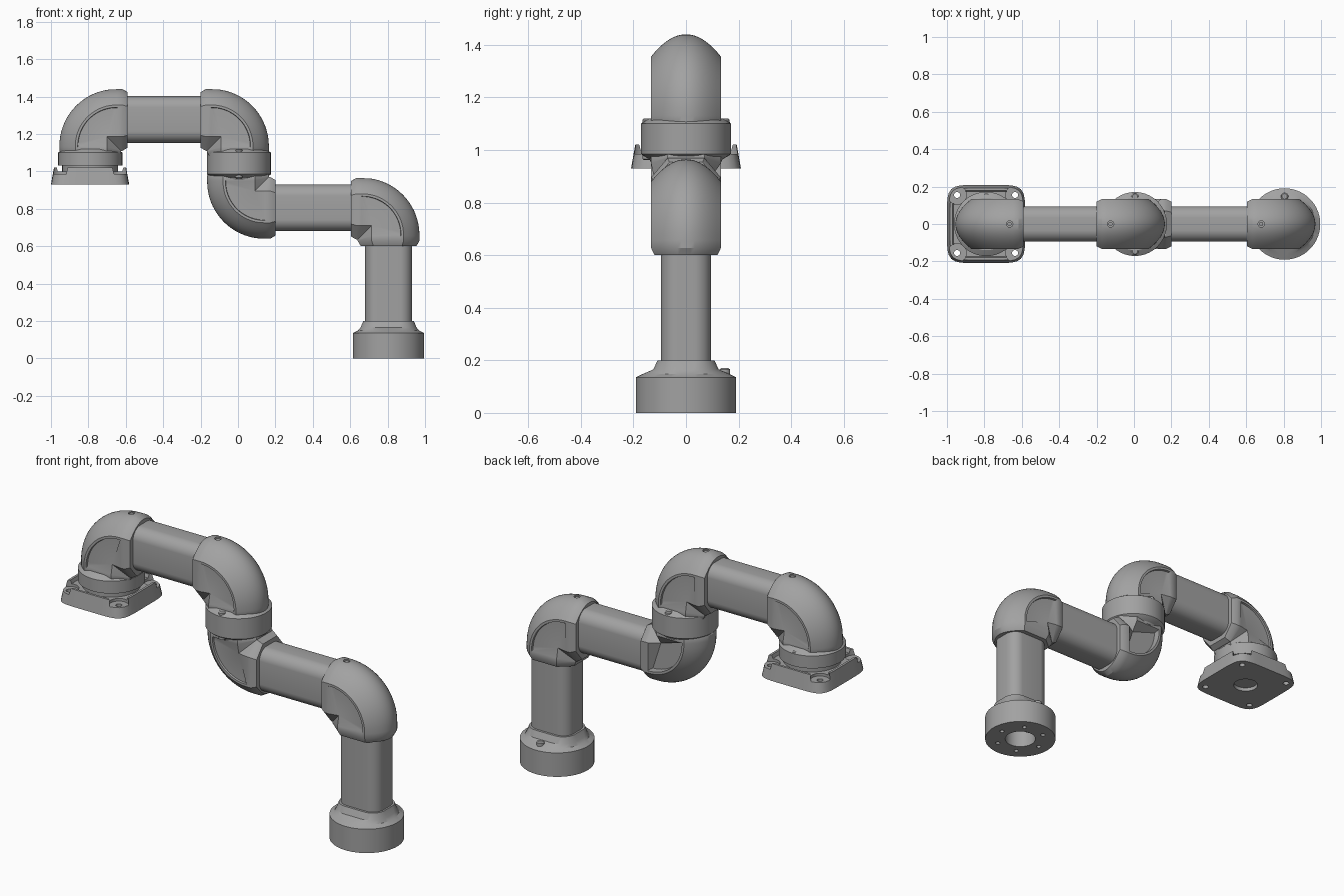
import bpy, bmesh
from math import sin, cos, pi, radians
from mathutils import Matrix, Vector

if "Cube" in bpy.data.objects:
    bpy.data.objects.remove(bpy.data.objects["Cube"])

grey = bpy.data.materials.new("pipe_grey")
GREY = (0.36, 0.36, 0.36, 1)
grey.diffuse_color = GREY
grey.use_nodes = True
grey.node_tree.nodes["Principled BSDF"].inputs["Base Color"].default_value = GREY
parts = []


def finish(bm, name, matrix=None):
    bmesh.ops.remove_doubles(bm, verts=bm.verts, dist=0.0002)
    bmesh.ops.recalc_face_normals(bm, faces=bm.faces)
    mesh = bpy.data.meshes.new(name)
    bm.to_mesh(mesh)
    bm.free()
    mesh.materials.append(grey)
    obj = bpy.data.objects.new(name, mesh)
    bpy.context.collection.objects.link(obj)
    if matrix:
        mesh.transform(matrix)
    parts.append(obj)
    return obj


def loft(name, rings, matrix=None):
    """Skin a list of equal point rings and cap both ends."""
    bm = bmesh.new()
    loops = [[bm.verts.new(p) for p in ring] for ring in rings]
    n = len(loops[0])
    for lo, hi in zip(loops, loops[1:]):
        for i in range(n):
            j = (i + 1) % n
            bm.faces.new((lo[i], lo[j], hi[j], hi[i]))
    bm.faces.new(loops[0])
    bm.faces.new(loops[-1])
    return finish(bm, name, matrix)


def rounded(hx, hy, corner, z, steps=12):
    """Rounded rectangle ring; a circle when all sizes are equal."""
    pts = []
    for q, (sx, sy) in enumerate(((1, 1), (-1, 1), (-1, -1), (1, -1))):
        for k in range(steps):
            a = (q + (k + 0.5) / steps) * pi / 2
            pts.append((sx * (hx - corner) + corner * cos(a),
                        sy * (hy - corner) + corner * sin(a), z))
    return pts


def squircle(h, z, power=6, n=64):
    pts = []
    for i in range(n):
        c, s = cos(2 * pi * i / n), sin(2 * pi * i / n)
        k = h / (abs(c) ** power + abs(s) ** power) ** (1 / power)
        pts.append((c * k, s * k, z))
    return pts


def turned(name, profile, x, y=0):
    """Round part from (radius, height) pairs."""
    rings = [rounded(r, r, r, z) for r, z in profile]
    return loft(name, rings, Matrix.Translation((x, y, 0)))


def drill(obj, x, y, radius, low, high):
    cutter = turned("cutter", [(radius, low), (radius, high)], x, y)
    parts.remove(cutter)
    cutter.hide_render = True
    mod = obj.modifiers.new("hole", "BOOLEAN")
    mod.operation = "DIFFERENCE"
    mod.solver = "EXACT"
    mod.object = cutter
    bpy.context.view_layer.objects.active = obj
    bpy.ops.object.modifier_apply(modifier=mod.name)
    bpy.data.objects.remove(cutter)


# Elbow dimensions: bend centre offset, half width, outer bend radius
BEND, HALF, OUTER = 0.14, 0.133, 0.305


def elbow(name, cx, cz, sx, sz, back_depth=0.122):
    """Bent housing opening towards sx along x, and away from sz along z."""
    def section(recessed):
        front, back = (0.122, back_depth) if recessed else (HALF, HALF)
        pts = [(-0.025, 0.07), (0.05, back), (0.205, back), (0.207, HALF)]
        for k in range(17):
            y = HALF * (1 - k / 8)
            pts.append((OUTER - 0.085 * (y / HALF) ** 2, y))
        return pts + [(0.207, -HALF), (0.205, -front), (0.05, -front), (-0.025, -0.07)]

    def straight(d, scale, vertical):
        ring = []
        for r, y in section(False):
            r, y = BEND + (r - BEND) * scale, y * scale
            along, across = max(d, BEND - r), r - BEND
            ring.append((-across, y, -along) if vertical else (along, y, across))
        return ring

    def bend(a):
        ring = []
        for r, y in section(True):
            if r < 0.1:  # inner corner is mitred
                ring.append((BEND - r, y, r - BEND))
            else:
                ring.append((BEND + r * cos(a), y, r * sin(a) - BEND))
        return ring

    collar = [(0.2, 0.9), (0.172, 1), (0.145, 1)]
    rings = [straight(d, s, False) for d, s in collar]
    rings += [bend(pi / 2 * (1 + k / 18)) for k in range(19)]
    rings += [straight(d, s, True) for d, s in reversed(collar)]
    place = Matrix.Translation((cx, 0, cz)) @ Matrix.Diagonal((sx, 1, sz, 1))
    obj = loft(name, rings, place)
    if sz > 0:  # screw sunk into the top of the collar
        x, top = cx + sx * 0.125, cz + 0.165
        drill(obj, x, 0, 0.017, top - 0.02, top + 0.05)
        turned(name + "_screw", [(0.011, top - 0.03), (0.011, top - 0.006)], x)
    return obj


elbow("upper_end_elbow", -0.79, 1.275, 1, 1)
elbow("upper_joint_elbow", 0, 1.275, -1, 1)
elbow("lower_joint_elbow", 0, 0.805, 1, -1, back_depth=0.095)
elbow("base_elbow", 0.805, 0.8, -1, 1)


# Straight tubes with rounded rectangular section
def tube(name, start, end):
    start, end = Vector(start), Vector(end)
    rings = [rounded(0.125, 0.095, 0.065, z) for z in (0, (end - start).length)]
    turn = Matrix.Rotation(pi / 2, 4, "Y") if start.z == end.z else Matrix()
    loft(name, rings, Matrix.Translation(start) @ turn)


tube("upper_tube", (-0.66, 0, 1.277), (-0.13, 0, 1.277))
tube("lower_tube", (0.13, 0, 0.805), (0.67, 0, 0.805))
tube("base_tube", (0.805, 0, 0.15), (0.805, 0, 0.66))

# Swivel rings between elbows and over the flange
turned("joint_ring", [(0.135, 0.955), (0.14, 0.965), (0.166, 0.98), (0.171, 0.985),
                      (0.171, 1.1), (0.164, 1.105), (0.14, 1.12)], 0.005)
turned("flange_ring", [(0.15, 0.96), (0.15, 1.03), (0.172, 1.03), (0.172, 1.1),
                       (0.165, 1.105), (0.14, 1.12)], -0.79)

# Mounting flange with open corner pockets and bolt holes
FX = -0.791
flange = loft("mounting_flange", [squircle(h, z) for h, z in (
    (0.209, 0.93), (0.193, 1.02), (0.18, 1.02), (0.174, 1.0))],
    Matrix.Translation((FX, 0, 0)))
for sx in (-1, 1):
    for sy in (-1, 1):
        x, y = FX + sx * 0.155, sy * 0.155
        drill(flange, x, y, 0.05, 0.985, 1.1)
        drill(flange, x, y, 0.016, 0.9, 1.1)
drill(flange, FX, 0, 0.065, 0.9, 0.95)

# Base socket: round foot blending to the tube shape
foot = loft("base_socket", [
    rounded(0.191, 0.191, 0.191, 0), rounded(0.191, 0.191, 0.191, 0.135),
    rounded(0.165, 0.165, 0.165, 0.148), rounded(0.15, 0.125, 0.1, 0.165),
    rounded(0.135, 0.108, 0.075, 0.2)], Matrix.Translation((0.805, 0, 0)))
drill(foot, 0.805, 0, 0.082, -0.05, 0.12)
for k in range(6):
    a = pi / 3 * k
    drill(foot, 0.805 + 0.13 * cos(a), 0.13 * sin(a), 0.012, -0.05, 0.03)
turned("socket_key", [(0.025, 0.02), (0.025, 0.13)], 0.805, 0.075)

# Small locking screws on the shoulders
for name, x, y, z in (("base_lock", 0.805, 0.148, 0.14), ("flange_lock", -0.79, 0.148, 1.08),
                      ("joint_lock_front", 0.005, -0.146, 1.09),
                      ("joint_lock_back", 0.005, 0.146, 1.09)):
    turned(name, [(0.02, z), (0.02, z + 0.025), (0.014, z + 0.03)], x, y)
turned("joint_lock_below", [(0.014, 0.962), (0.02, 0.966), (0.02, 0.99)], 0.005, -0.146)

# Smooth curved faces, keep hard edges
bpy.ops.object.select_all(action="DESELECT")
for obj in parts:
    obj.select_set(True)
bpy.context.view_layer.objects.active = parts[0]
bpy.ops.object.shade_smooth_by_angle(angle=radians(30))
